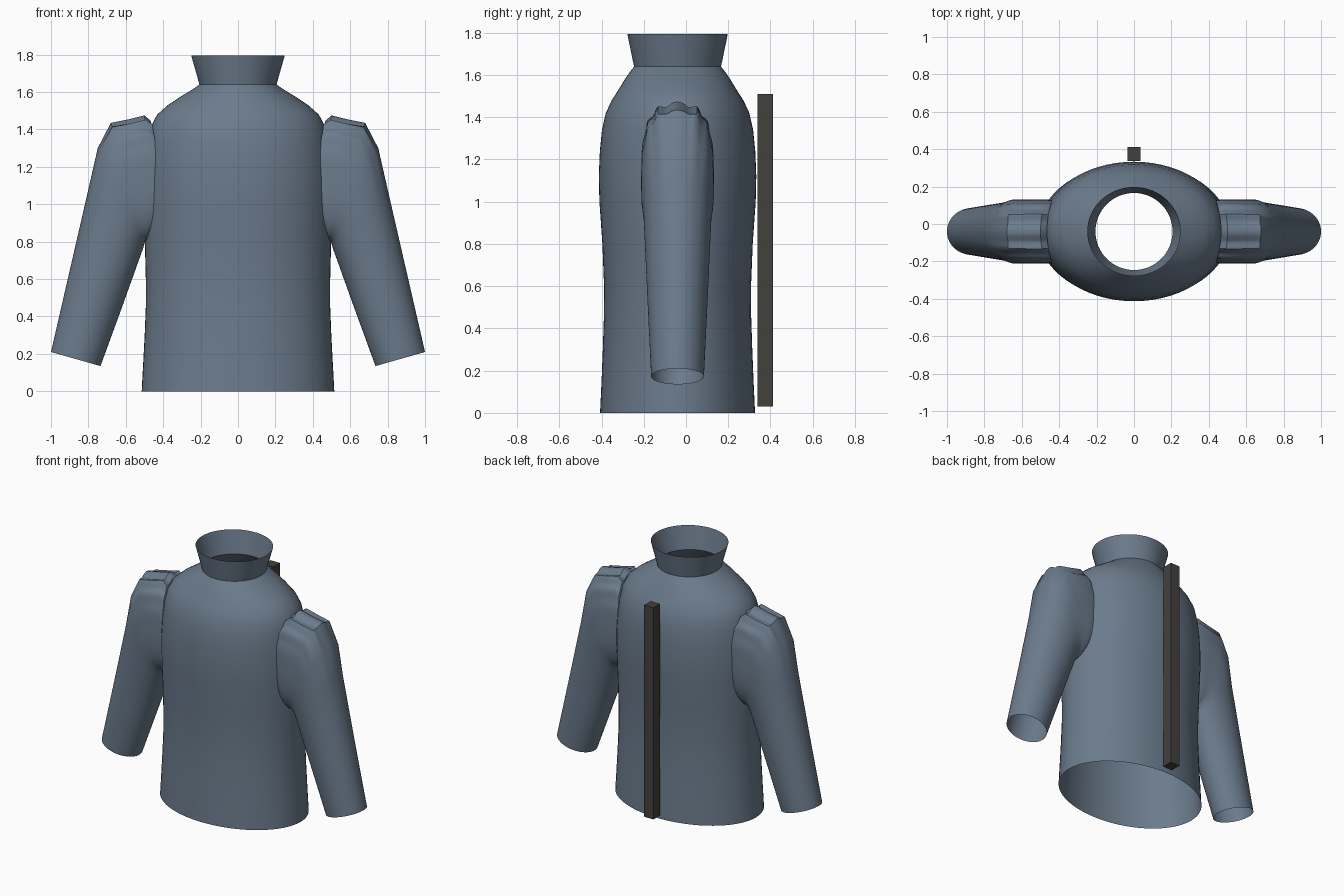
import bpy, bmesh, math

if "Cube" in bpy.data.objects:
    bpy.data.objects.remove(bpy.data.objects["Cube"])

CY = -0.04  # depth centre of the garment


def material(name, rgb):
    m = bpy.data.materials.new(name)
    m.diffuse_color = (*rgb, 1)
    m.use_nodes = True
    m.node_tree.nodes["Principled BSDF"].inputs["Base Color"].default_value = m.diffuse_color
    return m


cloth = material("cloth", (0.147, 0.198, 0.262))
dark = material("dark", (0.055, 0.052, 0.048))


def loft(name, rings):
    """Open tube through a list of equally sized rings of points."""
    bm = bmesh.new()
    vs = [[bm.verts.new(p) for p in r] for r in rings]
    n = len(vs[0])
    for a, b in zip(vs, vs[1:]):
        for i in range(n):
            j = (i + 1) % n
            bm.faces.new((a[i], a[j], b[j], b[i]))
    me = bpy.data.meshes.new(name)
    bm.to_mesh(me)
    bm.free()
    ob = bpy.data.objects.new(name, me)
    bpy.context.collection.objects.link(ob)
    me.materials.append(cloth)
    bpy.ops.object.select_all(action='DESELECT')
    ob.select_set(True)
    bpy.context.view_layer.objects.active = ob
    bpy.ops.object.shade_smooth_by_angle(angle=math.radians(40))
    return ob


def ellipse(z, rx, ry, n=64):
    return [(rx * math.cos(2 * math.pi * i / n),
             CY + ry * math.sin(2 * math.pi * i / n), z) for i in range(n)]


def spow(v, p):
    return math.copysign(abs(v) ** p, v)


# Torso: open at hem and neck (z, half width, half depth)
torso = [(0, .515, .367), (.15, .507, .36), (.3, .499, .354), (.45, .493, .349),
         (.6, .493, .348), (.8, .498, .356), (1.0, .503, .370), (1.12, .502, .373),
         (1.24, .494, .368), (1.34, .482, .358), (1.42, .464, .340), (1.48, .432, .312),
         (1.53, .375, .280), (1.58, .300, .250), (1.61, .250, .229), (1.64, .206, .206)]
loft("torso", [ellipse(*r) for r in torso])

# Flared stand-up collar
loft("collar", [ellipse(1.64, .206, .206), ellipse(1.795, .25, .238)])

# Sleeve: outer x,z / inner x,z / half depth / roundness / pleat size / side pull
sleeve = [(1.0, .21, .735, .135, .125, 1, 0, 0),
          (.90, .645, .62, .45, .143, 1, 0, 0),
          (.80, 1.08, .507, .765, .16, .95, 0, 0),
          (.75, 1.30, .50, .79, .172, .85, .001, 0),
          (.68, 1.435, .495, .80, .172, .75, .004, .005),
          (.58, 1.455, .49, .80, .172, .72, .006, .015),
          (.50, 1.475, .485, .81, .172, .72, .006, .025),
          (.465, 1.445, .475, .82, .168, .72, .004, .03)]


def sleeve_ring(ox, oz, ix, iz, ry, p, pleat, pull, n=72):
    pts = []
    for i in range(n):
        t = 2 * math.pi * i / n
        c, s = spow(math.cos(t), p), spow(math.sin(t), p)
        k = 1 + pleat / .17 * (math.cos(14 * t) - 1) * max(0, math.cos(t))
        c, s = c * k, s * k
        pts.append(((ox + ix) / 2 + c * (ox - ix) / 2 - pull * s * s,
                    CY + ry * s, (oz + iz) / 2 + c * (oz - iz) / 2))
    return pts


sl = loft("sleeves", [sleeve_ring(*r) for r in sleeve])
mir = sl.modifiers.new("mirror", 'MIRROR')
mir.use_mirror_merge = False

# Back closure bar
bpy.ops.mesh.primitive_cube_add(size=1, location=(0, .375, .77))
bar = bpy.context.object
bar.name = "back_bar"
bar.scale = (.072, .074, 1.48)
bar.data.materials.append(dark)
